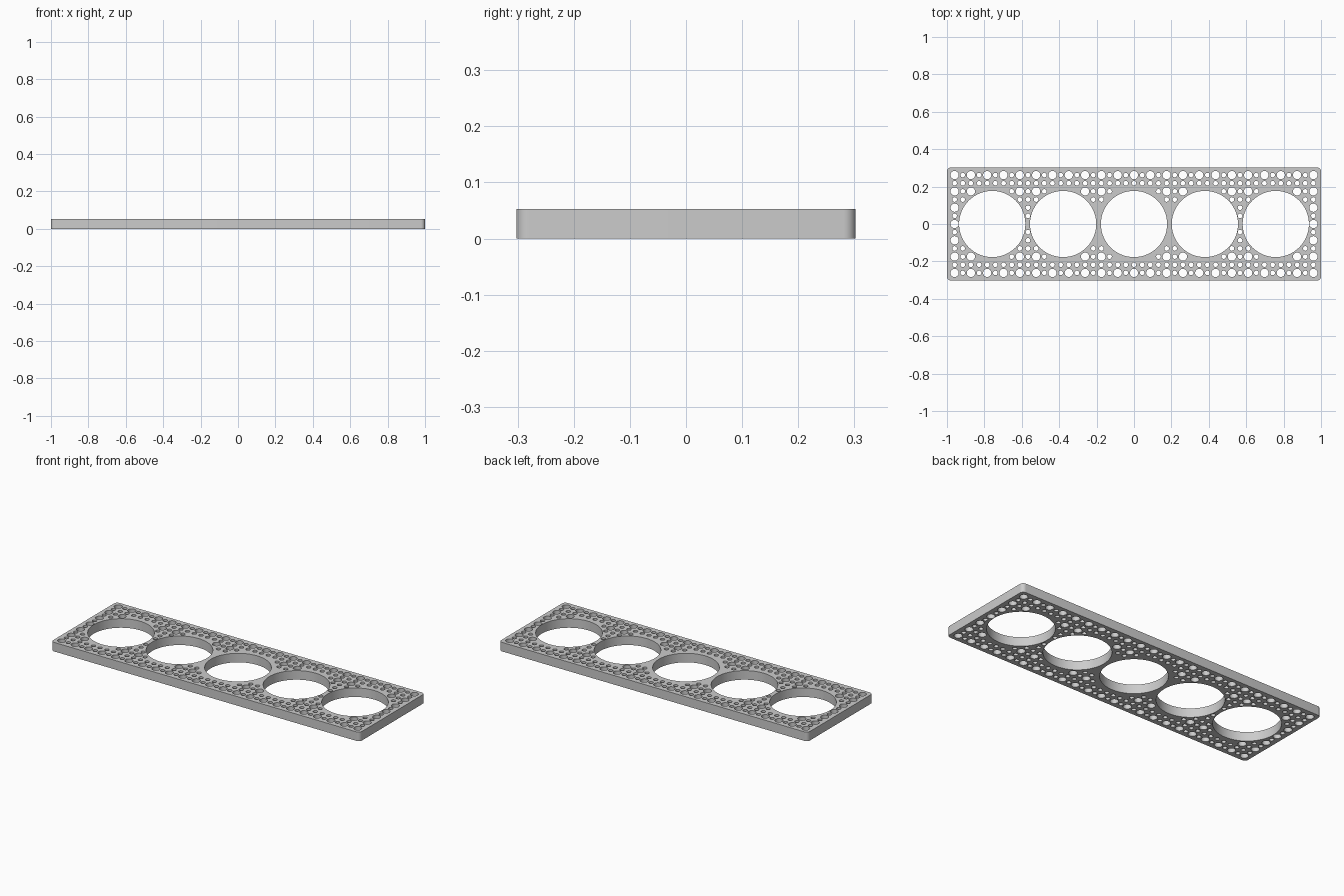
import bpy
import bmesh
from math import cos, sin, pi, hypot

if "Cube" in bpy.data.objects:
    bpy.data.objects.remove(bpy.data.objects["Cube"], do_unlink=True)

HALF_X, HALF_Y, THICK, CORNER = 1.0, 0.3025, 0.053, 0.022
PITCH = 0.0436
BORE_R, BIG_R, SMALL_R = 0.177, 0.022, 0.0125
BORES = [0.379 * k for k in range(-2, 3)]

outline = bpy.data.curves.new("rack_plate_outline", "CURVE")
outline.dimensions = "2D"
outline.fill_mode = "BOTH"
outline.extrude = THICK / 2


def add_loop(points):
    spline = outline.splines.new("POLY")
    spline.points.add(len(points) - 1)
    for point, (x, y) in zip(spline.points, points):
        point.co = (x, y, 0, 1)
    spline.use_cyclic_u = True


def arc(cx, cy, r, start, sweep, steps):
    return [(cx + r * cos(start + sweep * k / steps),
             cy + r * sin(start + sweep * k / steps)) for k in range(steps)]


# Plate outline with rounded corners
border = []
for quarter, (sx, sy) in enumerate([(1, 1), (-1, 1), (-1, -1), (1, -1)]):
    cx, cy = sx * (HALF_X - CORNER), sy * (HALF_Y - CORNER)
    start = quarter * pi / 2
    border += arc(cx, cy, CORNER, start, pi / 2, 8)
    border.append((cx + CORNER * cos(start + pi / 2), cy + CORNER * sin(start + pi / 2)))
add_loop(border)

# Five large bores
for bx in BORES:
    add_loop(arc(bx, 0, BORE_R, 0, 2 * pi, 72))

# Grid of alternating big and small holes, kept clear of the bores
for i in range(-22, 23):
    for j in range(-6, 7):
        x, y = i * PITCH, j * PITCH
        big = i % 2 == 0 and j % 2 == 0
        r = BIG_R if big else SMALL_R
        if min(hypot(x - bx, y) for bx in BORES) > BORE_R + r + 0.002:
            add_loop(arc(x, y, r, 0, 2 * pi, 24 if big else 16))

# Turn the filled outline into a solid mesh
source = bpy.data.objects.new("rack_plate_source", outline)
bpy.context.collection.objects.link(source)
bpy.context.view_layer.update()
evaluated = source.evaluated_get(bpy.context.evaluated_depsgraph_get())
mesh = bpy.data.meshes.new_from_object(evaluated)
bpy.data.objects.remove(source, do_unlink=True)

bm = bmesh.new()
bm.from_mesh(mesh)
bmesh.ops.remove_doubles(bm, verts=bm.verts, dist=0.0001)
bmesh.ops.translate(bm, verts=bm.verts, vec=(0, 0, THICK / 2))
bmesh.ops.recalc_face_normals(bm, faces=bm.faces)
bm.to_mesh(mesh)
bm.free()

# Plain grey finish
grey = bpy.data.materials.new("light grey")
grey.use_nodes = True
colour = (0.6, 0.6, 0.6, 1)
grey.diffuse_color = colour
grey.node_tree.nodes["Principled BSDF"].inputs["Base Color"].default_value = colour
mesh.materials.clear()
mesh.materials.append(grey)

plate = bpy.data.objects.new("rack_plate", mesh)
bpy.context.collection.objects.link(plate)
bpy.ops.object.select_all(action="DESELECT")
plate.select_set(True)
bpy.context.view_layer.objects.active = plate
bpy.ops.object.shade_smooth_by_angle(angle=pi / 6)
